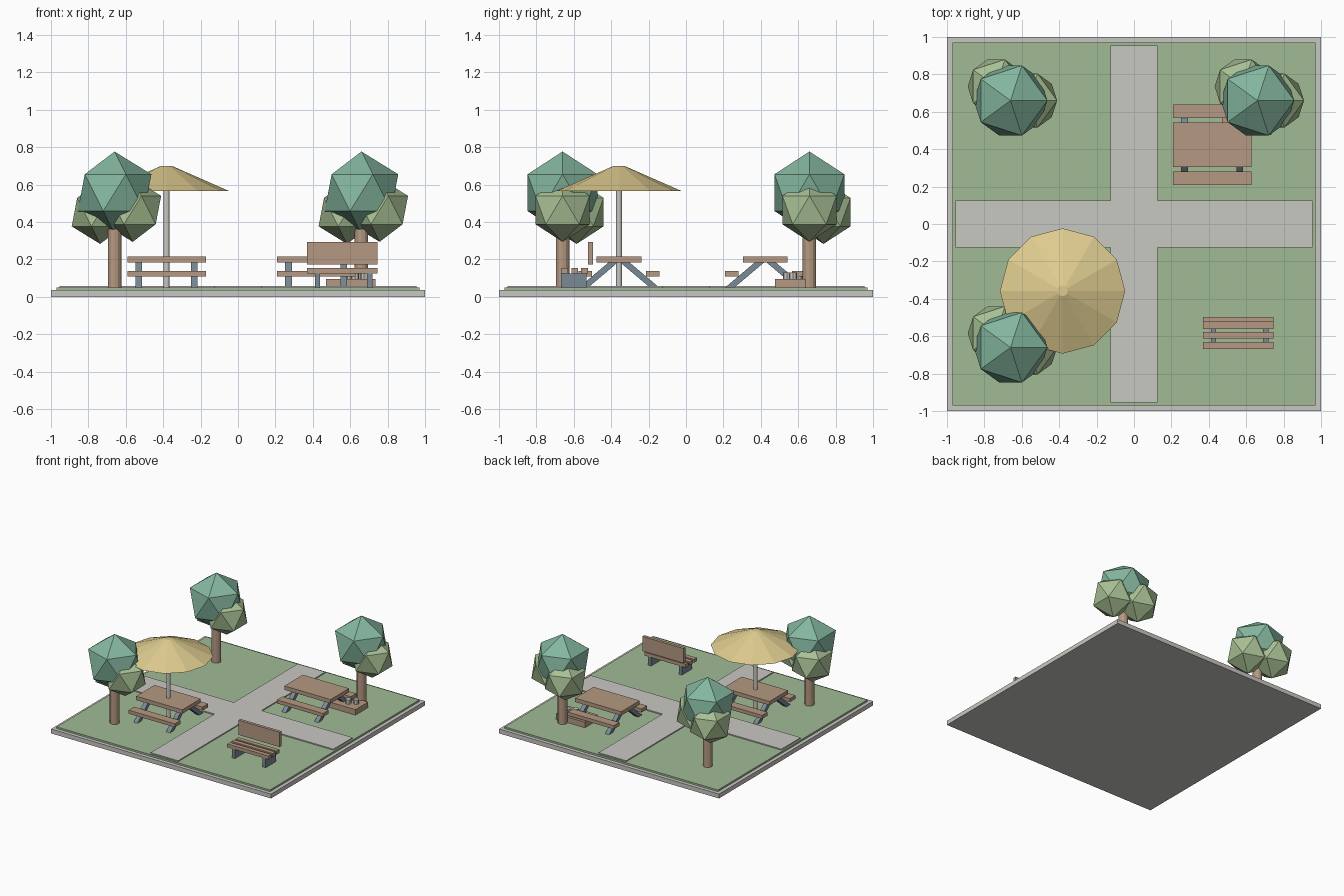
import bpy, math
from mathutils import Vector

cube = bpy.data.objects.get("Cube")
if cube:
    bpy.data.objects.remove(cube, do_unlink=True)


def material(name, r, g, b):
    """Flat material from display values 0-255, stored as linear."""
    lin = [((c / 255 + 0.055) / 1.055) ** 2.4 for c in (r, g, b)] + [1.0]
    m = bpy.data.materials.new(name)
    m.use_nodes = True
    m.diffuse_color = lin
    m.node_tree.nodes["Principled BSDF"].inputs["Base Color"].default_value = lin
    return m


CONCRETE = material("concrete", 201, 200, 194)
GRASS = material("grass", 161, 187, 149)
WOOD = material("wood", 181, 153, 130)
STEEL = material("blue_grey_steel", 122, 138, 150)
DARK_LEAF = material("dark_leaf", 132, 182, 158)
LIGHT_LEAF = material("light_leaf", 168, 192, 148)
CLOTH = material("yellow_cloth", 222, 203, 143)


def finish(name, mat):
    obj = bpy.context.object
    obj.name = name
    obj.data.materials.append(mat)
    return obj


def box(name, mat, x, y, z):
    """Box from (min, max) ranges on each axis."""
    bpy.ops.mesh.primitive_cube_add(size=1, location=[sum(r) / 2 for r in (x, y, z)])
    obj = finish(name, mat)
    obj.scale = [r[1] - r[0] for r in (x, y, z)]
    return obj


def around(c, width):
    return (c - width / 2, c + width / 2)


def cylinder(name, mat, x, y, z, radius, sides=12):
    bpy.ops.mesh.primitive_cylinder_add(vertices=sides, radius=radius, depth=z[1] - z[0],
                                        location=(x, y, sum(z) / 2))
    return finish(name, mat)


def ball(name, mat, x, y, z, radius):
    bpy.ops.mesh.primitive_ico_sphere_add(subdivisions=1, radius=radius, location=(x, y, z))
    return finish(name, mat)


def slanted_leg(name, x, y, side):
    """Sheared bar leaning from the ground up to the table centre."""
    low, high, half, w = 0.19, 0.03, 0.018, 0.025
    verts = [(x + sx * half, y + side * (off + d), z)
             for sx in (-1, 1)
             for off, d, z in ((low, -w, 0.05), (low, w, 0.05), (high, w, 0.185), (high, -w, 0.185))]
    faces = [(0, 1, 2, 3), (7, 6, 5, 4)] + [(i, i + 4, (i + 1) % 4 + 4, (i + 1) % 4) for i in range(4)]
    mesh = bpy.data.meshes.new(name)
    mesh.from_pydata(verts, [], faces)
    obj = bpy.data.objects.new(name, mesh)
    bpy.context.collection.objects.link(obj)
    mesh.materials.append(STEEL)
    # make the normals point outward
    import bmesh
    bm = bmesh.new()
    bm.from_mesh(mesh)
    bmesh.ops.recalc_face_normals(bm, faces=bm.faces)
    bm.to_mesh(mesh)
    bm.free()


def tree(label, x, y):
    cylinder(label + "_trunk", WOOD, x, y, (0.05, 0.42), 0.036)
    ball(label + "_crown", DARK_LEAF, x, y, 0.557, 0.22)
    ball(label + "_side_foliage", LIGHT_LEAF, x + 0.097, y, 0.464, 0.17)
    ball(label + "_back_foliage", LIGHT_LEAF, x - 0.077, y + 0.075, 0.453, 0.17)


def picnic_table(label, x, y):
    box(label + "_top", WOOD, around(x, 0.42), around(y, 0.24), (0.183, 0.215))
    for side, word in ((-1, "front"), (1, "back")):
        box(f"{label}_{word}_seat", WOOD, around(x, 0.42), around(y + side * 0.18, 0.072), (0.108, 0.137))
        for dx, end in ((-0.148, "right"), (0.148, "left")):
            slanted_leg(f"{label}_{word}_{end}_leg", x + dx, y, side)


# Ground slab, lawn and crossing paths
box("ground_slab", CONCRETE, (-1, 1), (-1, 1), (0, 0.036))
box("lawn", GRASS, (-0.97, 0.97), (-0.97, 0.97), (0.036, 0.05))
box("long_path", CONCRETE, (-0.125, 0.125), (-0.955, 0.955), (0.045, 0.059))
box("left_path", CONCRETE, (0.125, 0.955), (-0.125, 0.125), (0.045, 0.059))
box("right_path", CONCRETE, (-0.955, -0.125), (-0.125, 0.125), (0.045, 0.059))

# Trees
tree("front_tree", -0.66, -0.66)
tree("back_right_tree", -0.66, 0.66)
tree("back_left_tree", 0.66, 0.66)

# Picnic tables
picnic_table("shaded_table", -0.382, -0.358)
picnic_table("open_table", 0.418, 0.424)

# Parasol over the front table
cylinder("parasol_pole", CONCRETE, -0.382, -0.358, (0.05, 0.6), 0.015)
bpy.ops.mesh.primitive_cone_add(vertices=12, radius1=0.335, radius2=0.028, depth=0.135,
                                location=(-0.382, -0.358, 0.633))
finish("parasol_canopy", CLOTH)

# Park bench
bench_x = (0.37, 0.745)
for i, y in enumerate((-0.65, -0.595, -0.543)):
    box(f"bench_slat_{i + 1}", WOOD, bench_x, around(y, 0.036), (0.125, 0.153))
box("bench_back", WOOD, bench_x, (-0.523, -0.498), (0.172, 0.293))
for x, end in ((0.425, "right"), (0.705, "left")):
    box(f"bench_{end}_leg", STEEL, around(x, 0.028), (-0.668, -0.533), (0.05, 0.125))

# Low wooden box with small pots beside the tree
box("low_box", WOOD, (0.47, 0.735), (0.475, 0.64), (0.05, 0.095))
for i, (x, y) in enumerate(((0.60, 0.60), (0.625, 0.54), (0.675, 0.572))):
    cylinder(f"pot_{i + 1}", CONCRETE, x, y, (0.095, 0.13), 0.022, 8)
